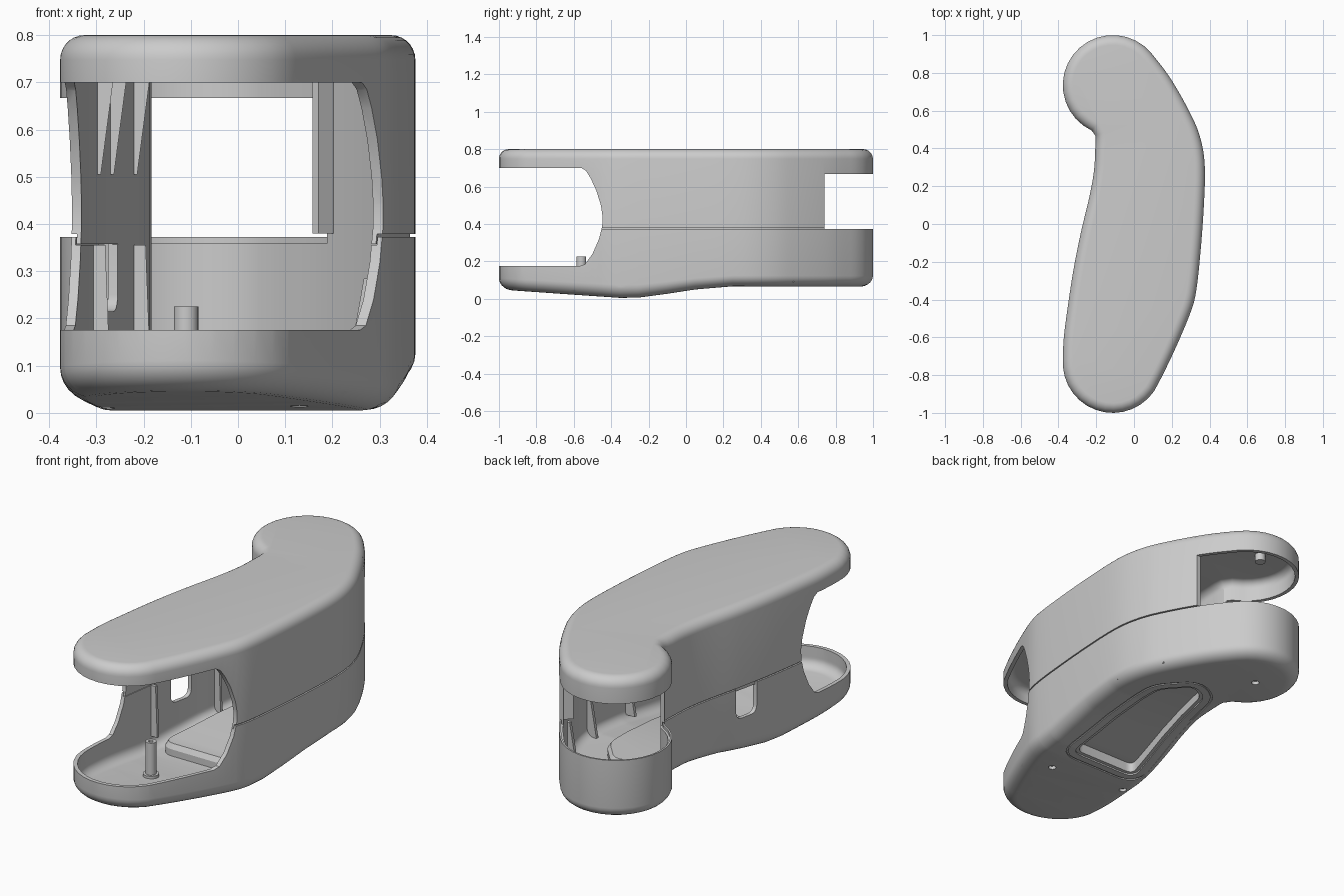
import bpy, bmesh, math
from mathutils import Vector, geometry

if "Cube" in bpy.data.objects:
    bpy.data.objects.remove(bpy.data.objects["Cube"])

SEAM = 0.375


def arc(cx, cy, r, a0, a1, n):
    return [(cx + r * math.cos(math.radians(a0 + (a1 - a0) * i / n)),
             cy + r * math.sin(math.radians(a0 + (a1 - a0) * i / n))) for i in range(n + 1)]


def smooth_loop(pts, step=0.03):
    """Closed curve through the points, counter-clockwise."""
    p = [Vector((x, y, 0)) for x, y in pts]
    n, out = len(p), []
    tan = [(p[(i + 1) % n] - p[i - 1]).normalized() for i in range(n)]
    for i in range(n):
        a, b = p[i], p[(i + 1) % n]
        d = (b - a).length
        k = max(1, int(d / step))
        out += geometry.interpolate_bezier(a, a + tan[i] * d / 3, b - tan[(i + 1) % n] * d / 3, b, k + 1)[:-1]
    return [Vector((v[0], v[1])) for v in out]


def rounded_poly(pts, r, n=6):
    out = []
    for i, q in enumerate(pts):
        q = Vector(q)
        a = q + (Vector(pts[i - 1]) - q).normalized() * r
        b = q + (Vector(pts[(i + 1) % len(pts)]) - q).normalized() * r
        for k in range(n + 1):
            t = k / n
            out.append(a * (1 - t) ** 2 + q * 2 * t * (1 - t) + b * t * t)
    return out


def inset(loop, d):
    out = []
    for i, v in enumerate(loop):
        t = (loop[(i + 1) % len(loop)] - loop[i - 1]).normalized()
        out.append(v + Vector((-t.y, t.x)) * d)
    return out


def belly(y):
    """Height of the curved underside along the length."""
    k = [(-1, .05), (-.6, .022), (-.35, .005), (-.25, .007), (-.1, .027), (.05, .05), (.25, .067), (1, .065)]
    for (a, za), (b, zb) in zip(k, k[1:]):
        if y <= b:
            return za + (zb - za) * max(0, (y - a) / (b - a))
    return k[-1][1]


def finish(name, bm):
    bmesh.ops.recalc_face_normals(bm, faces=bm.faces[:])
    me = bpy.data.meshes.new(name)
    bm.to_mesh(me)
    bm.free()
    ob = bpy.data.objects.new(name, me)
    bpy.context.collection.objects.link(ob)
    return ob


def lofted(name, loop, rings, warp=False):
    """Stack inset copies of a loop as rings of (inset, z), capped at both ends."""
    bm = bmesh.new()
    rows = [[bm.verts.new((p.x, p.y, z)) for p in inset(loop, d)] for d, z in rings]
    n = len(loop)
    for a, b in zip(rows, rows[1:]):
        for i in range(n):
            bm.faces.new((a[i], a[(i + 1) % n], b[(i + 1) % n], b[i]))
    bm.faces.new(rows[0])
    bm.faces.new(rows[-1])
    if warp:
        # Slice the caps crosswise so they can follow the curved underside
        bmesh.ops.triangulate(bm, faces=[f for f in bm.faces if len(f.verts) > 4])
        for y in (-.8, -.6, -.45, -.35, -.25, -.1, .05, .25):
            bmesh.ops.bisect_plane(bm, geom=bm.verts[:] + bm.edges[:] + bm.faces[:], dist=1e-5,
                                   plane_co=(0, y, 0), plane_no=(0, 1, 0))
        for v in bm.verts:
            v.co.z += belly(v.co.y) * (1 - v.co.z / SEAM)
        bmesh.ops.triangulate(bm, faces=bm.faces[:])
    return finish(name, bm)


def prism(name, pts, axis, lo, hi):
    """Extrude a 2D profile along x, y or z."""
    def place(p, h):
        return {'x': (h, p[0], p[1]), 'y': (p[0], h, p[1]), 'z': (p[0], p[1], h)}[axis]
    bm = bmesh.new()
    a = [bm.verts.new(place(p, lo)) for p in pts]
    b = [bm.verts.new(place(p, hi)) for p in pts]
    bm.faces.new(a)
    bm.faces.new(b)
    for i in range(len(pts)):
        j = (i + 1) % len(pts)
        bm.faces.new((a[i], a[j], b[j], b[i]))
    return finish(name, bm)


def combine(ob, other, op='DIFFERENCE'):
    """Boolean the other object in; leave the part untouched if the result is empty."""
    backup = ob.data.copy()
    m = ob.modifiers.new(op, 'BOOLEAN')
    m.object, m.operation, m.solver = other, op, 'EXACT'
    bpy.context.view_layer.objects.active = ob
    bpy.ops.object.modifier_apply(modifier=m.name)
    if len(ob.data.polygons) < len(backup.polygons) * .3:
        ob.data = backup
    bpy.data.objects.remove(other)


# Plan outline: round head, notch, tapering body, round front end
outline = smooth_loop(
    arc(-.112, .735, .265, 40, 245, 18)
    + [(-.205, .468), (-.205, .40), (-.212, .28), (-.235, .15), (-.28, -.04), (-.32, -.24),
       (-.355, -.47), (-.373, -.62)]
    + arc(-.112, -.735, .265, 185, 325, 13)
    + [(.2, -.70), (.295, -.48), (.325, -.38), (.35, -.17), (.37, .1), (.375, .3), (.36, .42),
       (.32, .54), (.2, .76)])


def wall_x(y, side):
    xs = []
    for a, b in zip(outline, outline[1:] + outline[:1]):
        if (a.y - y) * (b.y - y) <= 0 and a.y != b.y:
            xs.append(a.x + (b.x - a.x) * (y - a.y) / (b.y - a.y))
    return max(xs) if side > 0 else min(xs)


def fillet(r, z, up):
    """Rounded edge from the flat face at height z to the side wall."""
    return [(r * (1 - math.sin(t)), z + up * r * (1 - math.cos(t)))
            for t in (math.pi / 2 * i / 7 for i in range(8))]


# Lower and upper shells with a stepped seam
lower = lofted("lower_shell", outline, fillet(.07, 0, 1)
               + [(0, .372), (.009, .372), (.009, .355), (.02, .355), (.02, .085)]
               + [(d + .02, z + .025) for d, z in reversed(fillet(.05, 0, 1))], warp=True)
upper = lofted("upper_shell", outline, fillet(.052, .8, -1)
               + [(0, .379), (.011, .379), (.011, .358), (.02, .358), (.02, .73)]
               + [(d + .02, z - .025) for d, z in reversed(fillet(.04, .8, -1))])

# Underside pocket with its raised housing and surrounding groove
panel = rounded_poly([(-.215, -.27), (.15, -.27), (.155, .38), (.04, .51), (-.05, .46)], .045)
combine(lower, lofted("housing", panel, [(-.03, .015), (-.03, .06), (-.015, .085)], True), 'UNION')
combine(lower, lofted("pocket", panel, [(0, -.05), (0, .06)], True))
combine(lower, lofted("door_recess", panel, [(-.018, -.05), (-.018, .008)], True))
groove = lofted("groove", panel, [(-.066, -.05), (-.066, .006)], True)
combine(groove, lofted("groove_core", panel, [(-.056, -.06), (-.056, .02)], True))
combine(lower, groove)

# Front mouth, cut through both shells
mouth = [(-1.2, .175), (-.57, .175), (-.54, .185), (-.5, .24), (-.465, .32), (-.448, .39), (-.446, .44),
         (-.455, .50), (-.48, .58), (-.51, .645), (-.535, .685), (-.56, .70), (-1.2, .70)]
for shell in (lower, upper):
    combine(shell, prism("mouth_cut", mouth, 'x', -.6, .6))

# Rear opening around the head
head = [(-.6, .485), (-.1, .485), (-.1, .74), (.6, .74), (.6, 1.3), (-.6, 1.3)]
combine(upper, prism("head_cut", head, 'z', .3, .667))

# Cable slot in the left wall
slot = [(-.15, .39), (-.15, .25)] + arc(-.115, .25, .035, 180, 270, 5)[1:] \
    + arc(-.055, .25, .035, 270, 360, 5) + [(-.02, .39)]
combine(lower, prism("slot_cut", slot, 'x', -.5, -.15))

# Screw holes in the underside
for x, y in ((.13, -.48), (-.28, -.42), (-.16, .75)):
    z = belly(y)
    combine(lower, prism("screw_cut", arc(x, y, .019, 0, 337.5, 15), 'z', z - .05, z + .018))

# Screw bosses
boss = prism("front_boss", arc(-.11, -.56, .026, 0, 345, 23), 'z', .035, .225)
combine(boss, prism("boss_bore", arc(-.11, -.56, .011, 0, 345, 23), 'z', .15, .3))
prism("boss_foot", arc(-.11, -.56, .038, 0, 345, 23), 'z', .035, .058)
prism("head_boss", arc(-.15, .8, .026, 0, 345, 23), 'z', .735, .78)

# Upright plate beside the rear opening
prism("rear_plate", [(.158, .70), (.17, .69), (.212, .725), (.2, .735)], 'z', .38, .778)


# Stiffening ribs along the inside of the walls
def rib(name, y, side, z_wide, z_thin, wide, thin):
    x = wall_x(y, side) - side * .014
    prism(name, [(x, z_wide), (x - side * wide, z_wide), (x - side * thin, z_thin), (x, z_thin)],
          'y', y - .008, y + .008)


for y in (-.22, -.08, .13):
    rib("upper_left_rib", y, -1, .755, .505, .045, .012)
for y in (-.3, .0, .3, .55):
    rib("upper_right_rib", y, 1, .755, .505, .045, .012)
for y in (-.27, .13):
    rib("lower_left_rib", y, -1, .09, .355, .04, .03)
for y in (-.3, .0, .3, .57):
    rib("lower_right_rib", y, 1, .09, .285, .06, .025)

# Smooth the shading but keep hard edges
for ob in bpy.context.scene.objects:
    ob.select_set(True)
bpy.context.view_layer.objects.active = lower
bpy.ops.object.shade_smooth_by_angle(angle=math.radians(30))
